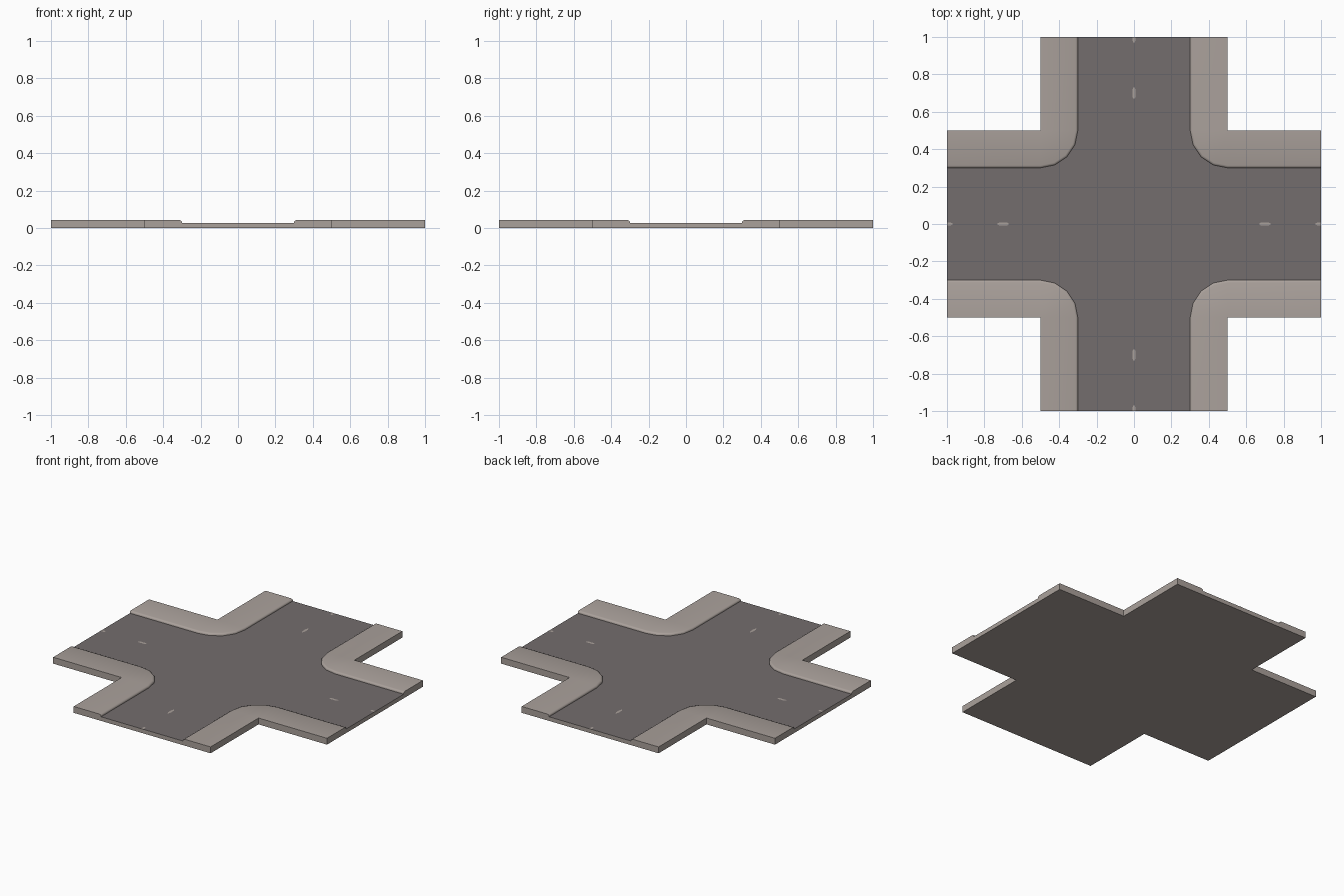
import bpy, bmesh, math
from mathutils import Matrix, Vector

if "Cube" in bpy.data.objects:
    bpy.data.objects.remove(bpy.data.objects["Cube"])


def material(name, rgb):
    m = bpy.data.materials.new(name)
    m.diffuse_color = (*rgb, 1)
    m.use_nodes = True
    m.node_tree.nodes["Principled BSDF"].inputs["Base Color"].default_value = m.diffuse_color
    return m


pavement = material("light_stone", (0.402, 0.355, 0.328))
asphalt = material("dark_asphalt", (0.174, 0.155, 0.155))

ROAD_Z, TOP_Z = 0.027, 0.042
HALF, OUTER, KERB_W = 1.0, 0.5, 0.2


def kerb_path(d):
    """Kerb outline of one quadrant, moved d into the pavement."""
    r = KERB_W - d
    pts = [(HALF, OUTER - r)]
    for i in range(5):
        a = math.radians(90 * i / 4)
        pts.append((OUTER - r * math.sin(a), OUTER - r * math.cos(a)))
    pts = pts[:1] + [(OUTER - r * math.sin(math.radians(22.5 * i)),
                      OUTER - r * math.cos(math.radians(22.5 * i))) for i in range(5)]
    return pts + [(OUTER - r, HALF)]


# kerb cross-section: (distance into pavement, height)
profile = [(0, 0), (0, ROAD_Z), (0, 0.033), (0.004, 0.039), (0.013, TOP_Z),
           (KERB_W, TOP_Z), (KERB_W, 0)]

bm = bmesh.new()


def face(pts, mat=0):
    f = bm.faces.new([bm.verts.new(p) for p in pts])
    f.material_index = mat


road, bottom = [], []
for k in range(4):
    rot = Matrix.Rotation(k * math.pi / 2, 4, 'Z')
    rows = [[rot @ Vector((x, y, z)) for x, y in kerb_path(d)] for d, z in profile]
    # rounded kerb, pavement top and outer walls
    for a, b in zip(rows[1:], rows[2:]):
        for i in range(len(a) - 1):
            quad = []
            for p in (a[i], a[i + 1], b[i + 1], b[i]):
                if all((p - q).length > 1e-5 for q in quad):
                    quad.append(p)
            if len(quad) > 2:
                face(quad)
    # pavement end caps
    face([r[0] for r in rows])
    face([r[-1] for r in rows])
    # road end wall
    face([rot @ Vector(p) for p in ((HALF, -0.3, 0), (HALF, 0.3, 0),
                                    (HALF, 0.3, ROAD_Z), (HALF, -0.3, ROAD_Z))])
    road += rows[1]
    bottom += [rot @ Vector((x, y, 0)) for x, y in
               ((1, 0.3), (1, 0.5), (0.5, 0.5), (0.5, 1), (0.3, 1))]
face(road, 1)
face(bottom)
bmesh.ops.remove_doubles(bm, verts=bm.verts, dist=1e-5)
bmesh.ops.recalc_face_normals(bm, faces=bm.faces)


def finish(bm, name, mats):
    me = bpy.data.meshes.new(name)
    bm.to_mesh(me)
    bm.free()
    for m in mats:
        me.materials.append(m)
    ob = bpy.data.objects.new(name, me)
    bpy.context.collection.objects.link(ob)
    return ob


tile = finish(bm, "crossroad_tile", [pavement, asphalt])
bpy.context.view_layer.objects.active = tile
tile.select_set(True)
bpy.ops.object.shade_smooth_by_angle(angle=math.radians(40))

# small painted centre marks, one whole and one cut off at the edge per arm
bm = bmesh.new()
for k in range(4):
    rot = Matrix.Rotation(k * math.pi / 2, 4, 'Z')
    for x0, x1 in ((0.665, 0.735), (0.965, 1.0)):
        c = 0.015
        tail = x1 if x1 == 1.0 else x1 - c
        pts = [(x0, 0), (x0 + c, -0.008), (tail, -0.008)]
        if x1 < 1:
            pts.append((x1, 0))
        pts += [(tail, 0.008), (x0 + c, 0.008)]
        bm.faces.new([bm.verts.new(rot @ Vector((x, y, ROAD_Z + 0.0005))) for x, y in pts])
finish(bm, "lane_marks", [pavement])
